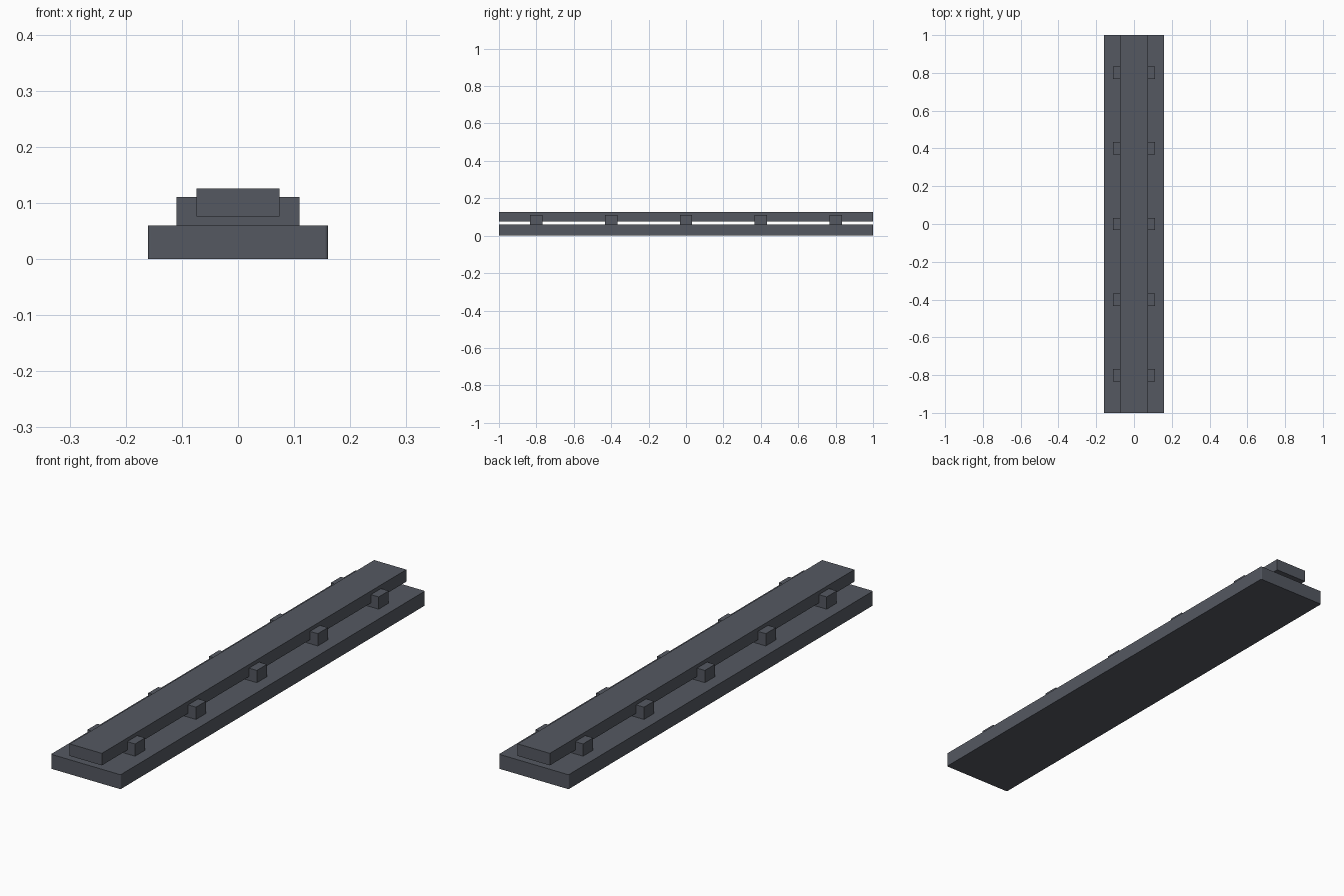
import bpy

if "Cube" in bpy.data.objects:
    bpy.data.objects.remove(bpy.data.objects["Cube"])

steel = bpy.data.materials.new("slate_grey")
steel.diffuse_color = (0.089, 0.098, 0.120, 1)
steel.use_nodes = True
steel.node_tree.nodes["Principled BSDF"].inputs["Base Color"].default_value = steel.diffuse_color


def box(name, width, length, z0, z1, y=0.0):
    """Box centred on x = 0, spanning z0 to z1."""
    bpy.ops.mesh.primitive_cube_add(size=1, location=(0, y, (z0 + z1) / 2))
    ob = bpy.context.object
    ob.name = name
    ob.scale = (width, length, z1 - z0)
    bpy.ops.object.transform_apply(location=False, rotation=False, scale=True)
    ob.data.materials.append(steel)
    return ob


# Base plate with slightly rounded vertical corners
base = box("base_plate", 0.32, 2.0, 0.0, 0.06)
weights = base.data.attributes.new("bevel_weight_edge", 'FLOAT', 'EDGE')
for e in base.data.edges:
    a, b = (base.data.vertices[i].co for i in e.vertices)
    weights.data[e.index].value = 1.0 if abs(a.z - b.z) > 0.01 else 0.0
bevel = base.modifiers.new("rounded_corners", 'BEVEL')
bevel.limit_method = 'WEIGHT'
bevel.width = 0.005
bevel.segments = 3

# Raised rail held above the base
box("top_rail", 0.148, 2.0, 0.076, 0.126)

# Cross brackets that carry the rail
for i in range(5):
    box(f"cross_bracket_{i + 1}", 0.22, 0.066, 0.06, 0.111, -0.8 + 0.4 * i)
